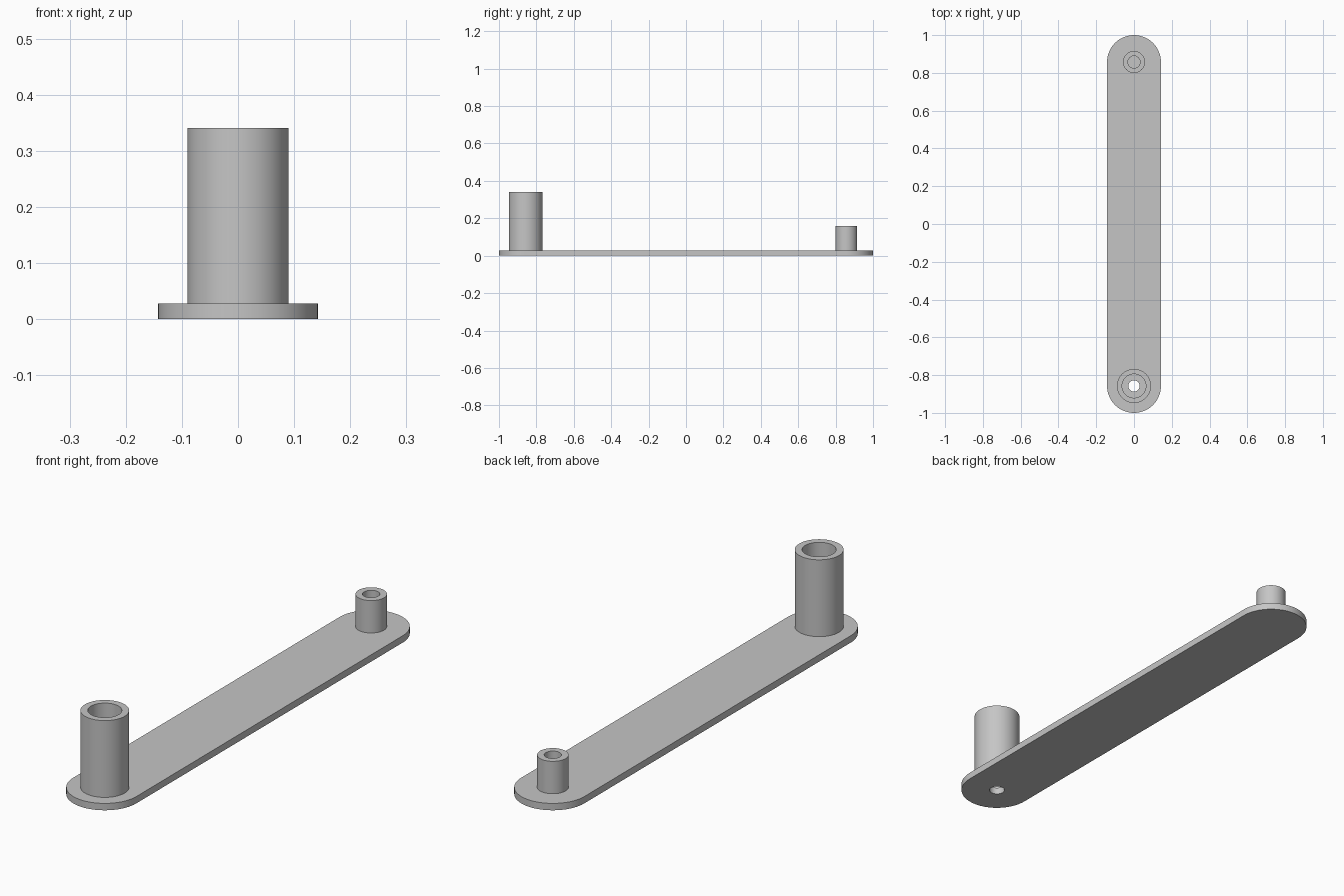
import bpy
import bmesh
from math import cos, sin, pi, radians

cube = bpy.data.objects.get("Cube")
if cube:
    bpy.data.objects.remove(cube, do_unlink=True)

END_Y = 0.8575       # post centres along the bar
BAR_R = 0.1425       # rounded end radius
BAR_TOP = 0.028
SEGMENTS = 64

# Single plain grey
grey = bpy.data.materials.new("plain grey")
grey.use_nodes = True
grey.diffuse_color = (0.56, 0.56, 0.56, 1)
grey.node_tree.nodes["Principled BSDF"].inputs["Base Color"].default_value = grey.diffuse_color


def finish(name, bm):
    bmesh.ops.recalc_face_normals(bm, faces=bm.faces)
    mesh = bpy.data.meshes.new(name)
    bm.to_mesh(mesh)
    bm.free()
    obj = bpy.data.objects.new(name, mesh)
    bpy.context.collection.objects.link(obj)
    mesh.materials.append(grey)
    return obj


def smooth(obj):
    bpy.ops.object.select_all(action="DESELECT")
    obj.select_set(True)
    bpy.context.view_layer.objects.active = obj
    bpy.ops.object.shade_smooth_by_angle(angle=radians(30))


def circle(bm, radius, y, z):
    return [bm.verts.new((radius * cos(2 * pi * i / SEGMENTS),
                          y + radius * sin(2 * pi * i / SEGMENTS), z))
            for i in range(SEGMENTS)]


def post(name, y, outer, inner, top):
    """Hollow tube standing on the bar."""
    bm = bmesh.new()
    profile = [(outer, BAR_TOP), (outer, top), (inner, top), (inner, BAR_TOP)]
    rings = [circle(bm, r, y, z) for r, z in profile]
    for a, b in zip(rings, rings[1:]):
        for i in range(SEGMENTS):
            j = (i + 1) % SEGMENTS
            bm.faces.new((a[i], a[j], b[j], b[i]))
    smooth(finish(name, bm))


# Flat bar with rounded ends
bm = bmesh.new()
half = SEGMENTS // 2
outline = []
for side, start in ((1, 0), (-1, pi)):
    for i in range(half + 1):
        a = start + pi * i / half
        outline.append(bm.verts.new((BAR_R * cos(a), side * END_Y + BAR_R * sin(a), 0)))
base = bm.faces.new(outline)
top = bmesh.ops.extrude_face_region(bm, geom=[base], use_keep_orig=True)
bmesh.ops.translate(bm, vec=(0, 0, BAR_TOP),
                    verts=[v for v in top["geom"] if isinstance(v, bmesh.types.BMVert)])
bar = finish("flat_bar", bm)

# Through hole under the tall post
bm = bmesh.new()
bmesh.ops.create_cone(bm, cap_ends=True, segments=SEGMENTS, radius1=0.03, radius2=0.03, depth=0.2)
bmesh.ops.translate(bm, verts=bm.verts, vec=(0, -END_Y, 0))
cutter = finish("hole_cutter", bm)
cutter.hide_render = True
cut = bar.modifiers.new("through hole", "BOOLEAN")
cut.operation = "DIFFERENCE"
cut.solver = "EXACT"
cut.object = cutter
bpy.context.view_layer.objects.active = bar
bpy.ops.object.modifier_apply(modifier=cut.name)
bpy.data.objects.remove(cutter, do_unlink=True)
smooth(bar)

# Tall and short hollow posts
post("tall_post", -END_Y, 0.09, 0.063, 0.341)
post("short_post", END_Y, 0.058, 0.032, 0.16)
